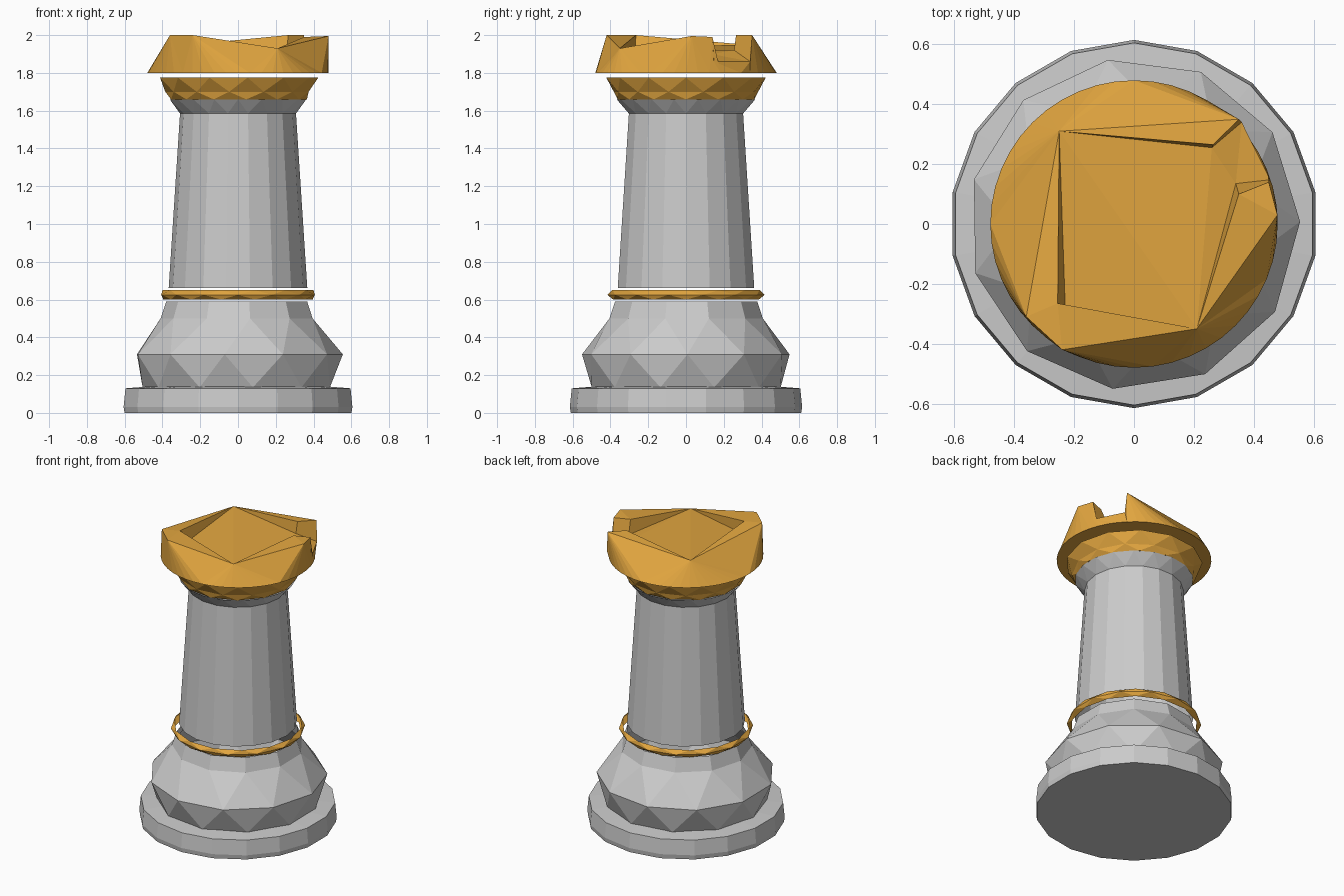
import bpy, bmesh, math
from math import cos, sin, pi, tau, atan2

if "Cube" in bpy.data.objects:
    bpy.data.objects.remove(bpy.data.objects["Cube"])

gold = bpy.data.materials.new("gold_paint")
gold.diffuse_color = (0.76, 0.38, 0.05, 1)
gold.use_nodes = True
gold.node_tree.nodes["Principled BSDF"].inputs["Base Color"].default_value = gold.diffuse_color


def finish(bm, name, mat=None):
    me = bpy.data.meshes.new(name)
    bm.to_mesh(me)
    bm.free()
    ob = bpy.data.objects.new(name, me)
    bpy.context.collection.objects.link(ob)
    if mat:
        me.materials.append(mat)
    return ob


def lathe(name, rows, sides, start=0.0, cap=False, mat=None):
    """rows: (radius, z, turn); turn is a fraction of one side.
    Rows with different turns are joined by triangles, others by quads."""
    bm = bmesh.new()
    rings = []
    for r, z, t in rows:
        angles = [start + tau * (i + t) / sides for i in range(sides)]
        rings.append([bm.verts.new((r * cos(a), r * sin(a), z)) for a in angles])
    for k in range(len(rows) - 1):
        lo, up = rings[k], rings[k + 1]
        for i in range(sides):
            j = (i + 1) % sides
            if rows[k][2] == rows[k + 1][2]:
                bm.faces.new((lo[i], lo[j], up[j], up[i]))
            else:
                bm.faces.new((lo[i], lo[j], up[i]))
                bm.faces.new((up[i], lo[j], up[j]))
    if cap:
        bm.faces.new(rings[0][::-1])
    return finish(bm, name, mat)


# Foot disc with a flat ledge
lathe("foot", [(0.61, 0, 0), (0.615, 0.03, 0), (0.605, 0.13, 0), (0.48, 0.14, 0)],
      18, start=pi / 2, cap=True)

# Faceted bulge above the foot
lathe("bulge", [(0.505, 0.135, 0), (0.555, 0.31, 0.5), (0.41, 0.50, 1), (0.38, 0.59, 1)],
      11, start=0.3)

# Thin gold ring
lathe("lower_ring", [(0.395, 0.60, 0), (0.417, 0.625, 0.5), (0.40, 0.65, 1)],
      14, mat=gold)

# Tapered column with a flared neck
lathe("column", [(0.367, 0.66, 0), (0.307, 1.585, 0), (0.367, 1.66, 0.5)], 18)

# Gold collar
lathe("collar", [(0.365, 1.66, 0), (0.385, 1.70, 0.5), (0.425, 1.775, 1)],
      13, mat=gold)

# Crown: round rim below, broken faceted battlement above
bm = bmesh.new()
points = {
    "A": (-0.25, 0.31, 1.95), "Ct": (0.265, 0.265, 2.0), "Cb": (0.26, 0.255, 1.92),
    "G": (0.35, 0.35, 2.0), "Gb": (0.36, 0.34, 1.86),
    "Et": (0.45, 0.14, 1.99), "Eb": (0.455, 0.148, 1.86),
    "Ht": (0.35, 0.10, 1.99), "Hb": (0.34, 0.135, 1.90),
    "F": (0.479, 0.03, 1.995), "B": (0.21, -0.35, 1.93),
    "J": (-0.24, -0.42, 2.0), "K": (-0.36, -0.31, 2.0),
    "Dt": (-0.255, -0.265, 2.0), "Db": (-0.23, -0.27, 1.91),
}
v = {k: bm.verts.new(p) for k, p in points.items()}
for face in ("A Db B", "A B Cb", "B Hb Cb", "B Ht Hb", "B F Ht", "F Et Ht",
             "Ht Et Eb Hb", "Hb Eb Gb", "Hb Gb Cb", "Cb Gb G Ct", "A Cb Ct",
             "A Ct G", "A Dt Db", "A K Dt", "K J Dt", "J B Dt", "Dt B Db"):
    bm.faces.new([v[k] for k in face.split()])

# Crown outer wall: join the round rim to the battlement outline by angle
outer = [v[k] for k in "F Et Eb Gb G A K J B".split()]
N = 48
rim = [bm.verts.new((0.48 * cos(tau * i / N), 0.48 * sin(tau * i / N), 1.80)) for i in range(N)]


def nearest(p):
    a = atan2(p.co.y, p.co.x)
    return min(range(len(outer)),
               key=lambda k: -cos(a - atan2(outer[k].co.y, outer[k].co.x)))


o = nearest(rim[0])
for i in range(N):
    j = (i + 1) % N
    bm.faces.new((rim[i], rim[j], outer[o]))
    target = nearest(rim[j])
    while o != target:
        n = (o + 1) % len(outer)
        bm.faces.new((rim[j], outer[n], outer[o]))
        o = n
bm.faces.new(rim[::-1])
bmesh.ops.recalc_face_normals(bm, faces=bm.faces)
finish(bm, "crown", gold)
